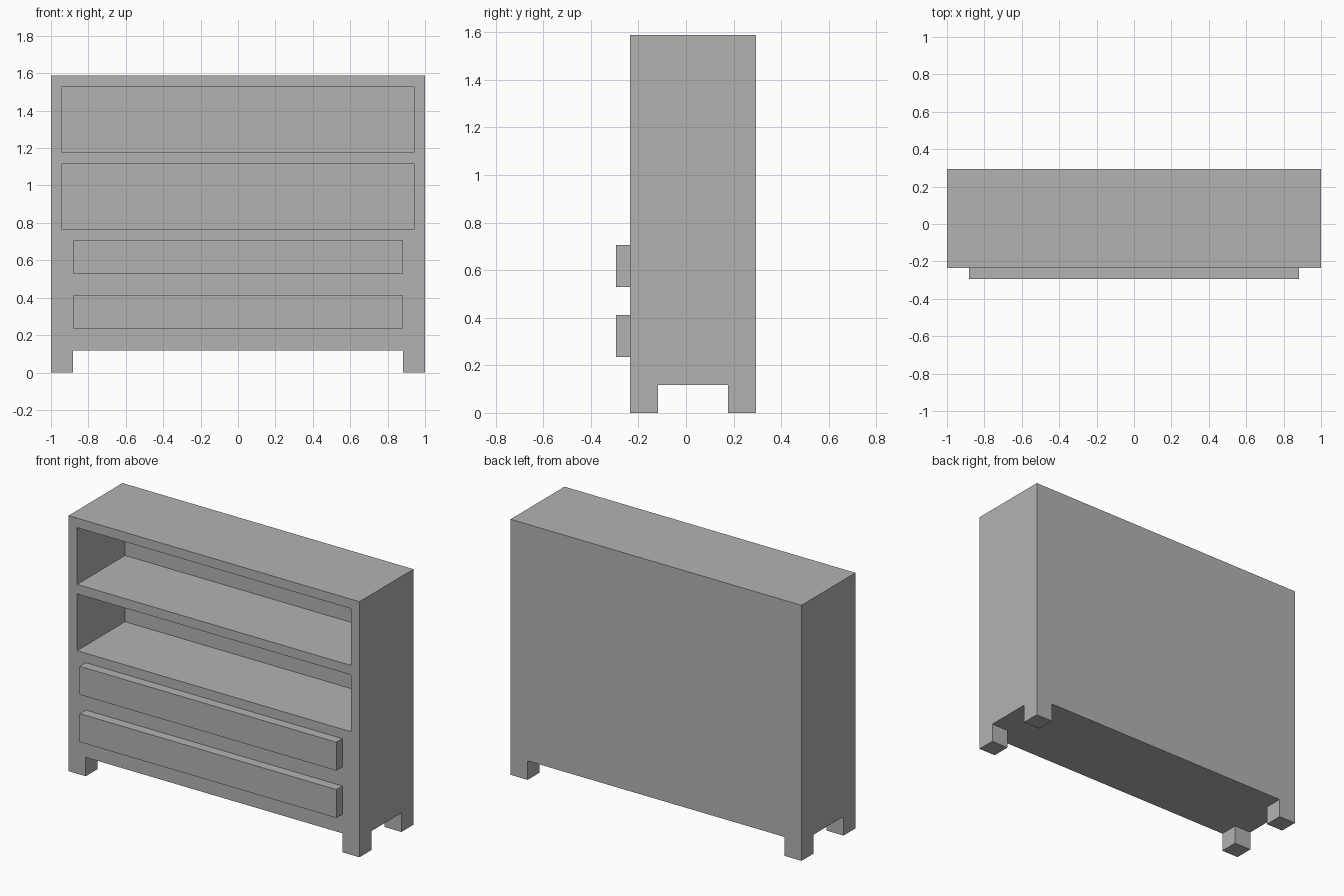
import bpy
import bmesh
from mathutils import Matrix, Vector

cube = bpy.data.objects.get("Cube")
if cube:
    bpy.data.objects.remove(cube, do_unlink=True)

U = 1 / 17                      # panel thickness, the module of the design
WIDTH, HEIGHT = 34 * U, 27 * U
FRONT, BACK = -4 * U, 5 * U
LEG = 2 * U

grey = bpy.data.materials.new("matte grey")
grey.use_nodes = True
colour = (0.45, 0.45, 0.45, 1)
grey.diffuse_color = colour
grey.node_tree.nodes["Principled BSDF"].inputs["Base Color"].default_value = colour


def box(name, width, y0, y1, z0, z1):
    """A box centred on x = 0, spanning the given y and z ranges."""
    bm = bmesh.new()
    size = Vector((width, y1 - y0, z1 - z0))
    centre = Vector((0, (y0 + y1) / 2, (z0 + z1) / 2))
    bmesh.ops.create_cube(bm, size=1, matrix=Matrix.Translation(centre) @ Matrix.Diagonal(size).to_4x4())
    mesh = bpy.data.meshes.new(name)
    bm.to_mesh(mesh)
    bm.free()
    mesh.materials.append(grey)
    obj = bpy.data.objects.new(name, mesh)
    bpy.context.collection.objects.link(obj)
    return obj


def cut(target, cutter):
    """Subtract the cutter from the target and discard it."""
    cutter.hide_render = True
    mod = target.modifiers.new("cut", "BOOLEAN")
    mod.operation, mod.solver, mod.object = "DIFFERENCE", "EXACT", cutter
    bpy.context.view_layer.objects.active = target
    bpy.ops.object.modifier_apply(modifier=mod.name)
    bpy.data.objects.remove(cutter, do_unlink=True)


# Cabinet body, reaching the floor
cabinet = box("cabinet", WIDTH, FRONT, BACK, 0, HEIGHT)

# Two open shelves, closed at the back
for bottom in (13 * U, 20 * U):
    cut(cabinet, box("shelf_cutter", WIDTH - 2 * U, FRONT - U, BACK - U, bottom, bottom + 6 * U))

# Crossed notches underneath leave four square legs
cut(cabinet, box("lengthwise_notch", WIDTH + LEG, FRONT + LEG, BACK - LEG, -U, LEG))
cut(cabinet, box("crosswise_notch", WIDTH - 2 * LEG, FRONT - U, BACK + U, -U, LEG))

# Two projecting drawer fronts
for name, bottom in (("lower_drawer", 4 * U), ("upper_drawer", 9 * U)):
    box(name, WIDTH - 2 * LEG, FRONT - U, FRONT, bottom, bottom + 3 * U)
